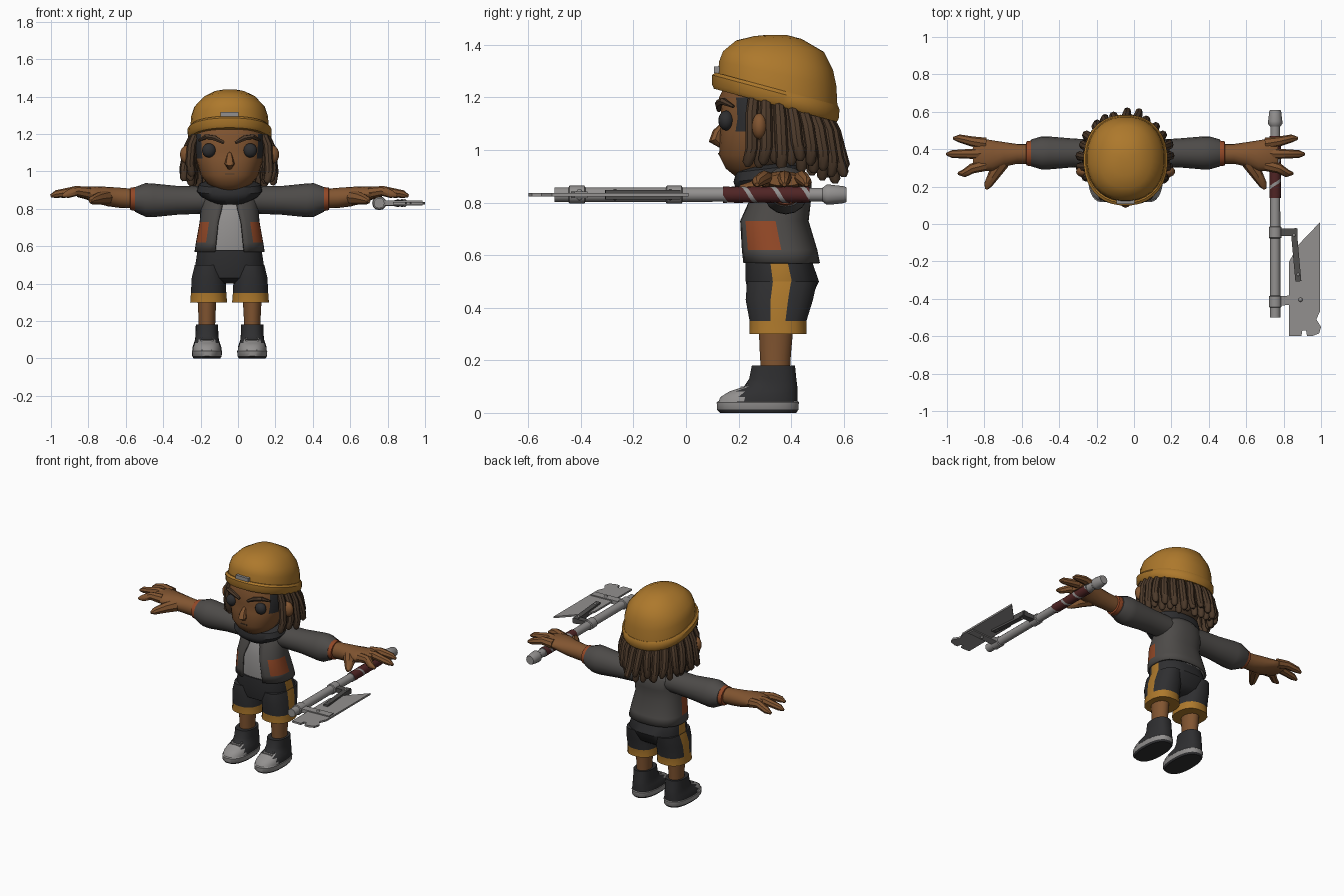
import bpy, bmesh, random
from math import sin, cos, pi, radians, copysign
from mathutils import Vector, Matrix

random.seed(4)
if "Cube" in bpy.data.objects:
    bpy.data.objects.remove(bpy.data.objects["Cube"])

MID = -0.045  # body centre line in x


def material(name, *rgb):
    mat = bpy.data.materials.new(name)
    mat.diffuse_color = (*rgb, 1)
    mat.use_nodes = True
    mat.node_tree.nodes["Principled BSDF"].inputs["Base Color"].default_value = (*rgb, 1)
    return mat


gold = material("mustard_cloth", .42, .19, .025)
skin = material("brown_skin", .22, .09, .03)
hair = material("dark_brown_hair", .075, .043, .024)
jacket = material("grey_jacket", .075, .07, .066)
charcoal = material("charcoal_cloth", .028, .028, .03)
light = material("light_grey", .29, .28, .275)
rust = material("rust_orange", .29, .065, .02)
maroon = material("maroon_wrap", .08, .018, .018)
steel = material("dark_steel", .08, .077, .075)


def finish(name, bm, mats, angle=40):
    bmesh.ops.recalc_face_normals(bm, faces=bm.faces)
    mesh = bpy.data.meshes.new(name)
    bm.to_mesh(mesh)
    bm.free()
    for mat in mats:
        mesh.materials.append(mat)
    mesh.shade_smooth()
    mesh.set_sharp_from_angle(angle=radians(angle))
    obj = bpy.data.objects.new(name, mesh)
    bpy.context.scene.collection.objects.link(obj)
    return obj


def loft(name, rings, *mats, rule=None, open_seam=False, angle=40):
    """Bridge rings of points; rule(centre, column) picks the material slot."""
    bm = bmesh.new()
    rows = [[bm.verts.new(p) for p in ring] for ring in rings]
    count = len(rows[0])
    for low, high in zip(rows, rows[1:]):
        for i in range(count - open_seam):
            j = (i + 1) % count
            face = bm.faces.new((low[i], low[j], high[j], high[i]))
            if rule:
                face.material_index = int(rule(face.calc_center_median(), i))
    if not open_seam:
        for row in (rows[0], rows[-1]):
            face = bm.faces.new(row)
            if rule:
                face.material_index = int(rule(face.calc_center_median(), 0))
    return finish(name, bm, mats, angle)


def oval(z, front, back, half, x=MID, tilt=0, power=2.4, gap=0, n=32):
    """Horizontal rounded ring, optionally tilted or open at the front."""
    ring, mid, depth = [], (front + back) / 2, (back - front) / 2
    for i in range(n):
        t = 2 * pi * (i + .5) / n
        if gap:
            t = -pi / 2 + gap + (2 * pi - 2 * gap) * i / (n - 1)
        c, s = (copysign(abs(v) ** (2 / power), v) for v in (cos(t), sin(t)))
        ring.append(Vector((x + half * c, mid + depth * s, z + tilt * depth * s)))
    return ring


def limb(name, side, sections, mat, n=16):
    """Limb along x; each section is offset, y, z, half depth, half height."""
    rings = [[(MID + side * off, y + a * cos(2 * pi * i / n), z + b * sin(2 * pi * i / n))
              for i in range(n)] for off, y, z, a, b in sections]
    return loft(name, rings, mat)


def tube(name, points, radii, *mats, n=8, twist=0, rule=None):
    points = [Vector(p) for p in points]
    span = (points[-1] - points[0]).normalized()
    ref = Vector((1, 0, 0)) if abs(span.z) > .7 else Vector((0, 0, 1))
    rings = []
    for k, (p, r) in enumerate(zip(points, radii)):
        along = points[min(k + 1, len(points) - 1)] - points[max(k - 1, 0)]
        u = along.cross(ref).normalized()
        v = along.cross(u).normalized()
        turn = [2 * pi * i / n + twist * k for i in range(n)]
        rings.append([p + r * (cos(t) * u + sin(t) * v) for t in turn])
    return loft(name, rings, *mats, rule=rule)


def block(name, centre, size, mat, turn=0):
    bm = bmesh.new()
    place = Matrix.Translation(centre) @ Matrix.Rotation(turn, 4, 'Z') @ Matrix.Diagonal((*size, 1))
    bmesh.ops.create_cube(bm, size=1, matrix=place)
    return finish(name, bm, [mat])


def ball(name, centre, radii, mat):
    bm = bmesh.new()
    place = Matrix.Translation(centre) @ Matrix.Diagonal((*radii, 1))
    bmesh.ops.create_uvsphere(bm, u_segments=16, v_segments=10, radius=1, matrix=place)
    return finish(name, bm, [mat])


# Head: skin face, shaved patch at the temples, hair behind
def head_rule(c, column):
    if c.y > .27 and c.z > .95:
        return 1
    return 2 if c.y > .19 and 1.07 < c.z < 1.21 else 0


loft("head", [oval(*r) for r in (
    (.89, .2, .36, .06), (.93, .15, .42, .115), (.98, .125, .46, .155), (1.07, .13, .5, .18),
    (1.12, .135, .52, .186), (1.2, .125, .54, .19), (1.27, .16, .52, .17))],
    skin, hair, charcoal, rule=head_rule)
tube("nose", [(MID, .145, 1.1), (MID, .12, 1.065), (MID, .112, 1.04), (MID, .135, 1.02)],
     (.01, .02, .027, .014), skin)
block("mouth", (MID, .127, .985), (.05, .009, .006), hair)
for s in (-1, 1):
    ball("eye", (MID + s * .11, .153, 1.112), (.037, .03, .038), charcoal)
    ball("ear", (MID + s * .225, .28, 1.09), (.04, .03, .05), skin)
    tube("eyebrow", [(MID + s * x, y, z) for x, y, z in (
        (.03, .125, 1.152), (.08, .125, 1.178), (.125, .14, 1.186), (.165, .18, 1.165))],
        (.009, .015, .014, .006), hair, n=6)

# Beanie: turned-up band, dome and front tag
loft("hat_band", [oval(z, f, b, h, tilt=-.27, power=2.2) for z, f, b, h in (
    (1.17, .105, .575, .212), (1.185, .098, .582, .224), (1.22, .098, .585, .225),
    (1.232, .112, .578, .214))], gold)
loft("hat_dome", [oval(z, f, b, h, tilt=t, power=2.2) for z, f, b, h, t in (
    (1.225, .12, .577, .211, -.26), (1.29, .125, .573, .206, -.21), (1.34, .14, .56, .19, -.17),
    (1.395, .19, .525, .14, -.13), (1.428, .26, .44, .08, -.06), (1.438, .31, .38, .03, 0))], gold)
block("hat_tag", (MID, .118, 1.305), (.095, .022, .024), light)

# Dreadlocks in an outer and an inner layer
for layer, count, reach, low in ((0, 17, 1, .95), (1, 16, .88, .93)):
    for k in range(count):
        t = radians(-25 + 230 * (k + layer / 2) / 16)
        c, s = cos(t) * reach, sin(t) * reach
        back = max(s, 0)
        drop = low - .04 * back + random.uniform(-.025, .025)
        sway = random.uniform(-.015, .015)
        top = 1.2 - .27 * .2 * s
        tube("dreadlock", [
            (MID + .19 * c, .34 + .19 * s, top),
            (MID + .225 * c, .345 + .222 * s, top - .08),
            (MID + .24 * c + sway / 2, .35 + .235 * s, drop + .07),
            (MID + .236 * c + sway, .35 + .245 * s + sway, drop + .015),
            (MID + .234 * c + sway, .35 + .245 * s + sway, drop)],
            (.02, .024, .024, .02, .009), hair)

# Shirt, open jacket with pockets, scarf
loft("shirt", [oval(*r) for r in (
    (.575, .235, .48, .16), (.73, .225, .445, .135), (.82, .255, .455, .13),
    (.9, .29, .44, .09))], light)
coat = loft("jacket", [oval(z, f, b, h, gap=g) for z, f, b, h, g in (
    (.57, .21, .51, .188, .36), (.62, .205, .5, .18, .35), (.73, .2, .467, .16, .33),
    (.8, .235, .475, .155, .22), (.87, .25, .478, .145, .15), (.925, .29, .44, .09, .1))],
    jacket, rust, open_seam=True,
    rule=lambda c, i: .62 < c.z < .73 and c.y < .35 and abs(c.x - MID) > .11)
coat.modifiers.new("thickness", 'SOLIDIFY').thickness = .012
loft("scarf", [oval(z, f, b, h, tilt=.12) for z, f, b, h in (
    (.835, .225, .43, .09), (.865, .19, .45, .15), (.895, .18, .455, .175),
    (.93, .19, .45, .165), (.945, .22, .43, .13))], charcoal)

# Arms: sleeve, cuff, forearm and palm, three fingers and a thumb
for s in (-1, 1):
    limb("sleeve", s, ((.07, .37, .845, .08, .07), (.16, .375, .847, .076, .074),
                       (.28, .38, .845, .077, .077), (.41, .38, .845, .088, .09),
                       (.45, .38, .847, .088, .09), (.505, .38, .85, .072, .066)), jacket)
    limb("cuff", s, ((.495, .378, .852, .066, .062), (.505, .378, .852, .068, .064),
                     (.53, .377, .853, .065, .06), (.533, .377, .853, .05, .05)), rust)
    limb("forearm", s, ((.52, .375, .855, .053, .052), (.58, .375, .858, .053, .054),
                        (.65, .372, .865, .066, .052), (.71, .365, .875, .082, .045),
                        (.77, .37, .885, .087, .034), (.815, .375, .885, .07, .022)), skin)
    for base, tip, reach in ((.43, .458, .92), (.376, .374, .957), (.315, .27, .895)):
        tube("finger", [(MID + s * .75, base, .885), (MID + s * .82, base * .6 + tip * .4, .895),
                        (MID + s * (reach - .03), tip, .878), (MID + s * reach, tip, .868)],
             (.032, .027, .021, .008), skin)
    tube("thumb", [(MID + s * x, y, z) for x, y, z in (
        (.66, .33, .86), (.7, .27, .855), (.735, .21, .845), (.745, .187, .84))],
        (.04, .033, .022, .008), skin)


# Shorts with side stripes and hems
def shorts_rule(c, column):
    return c.z < .35 or (column in (15, 7) and abs(c.x - MID) > .13 and c.z < .569)


loft("shorts_seat", [oval(z, f, b, h, n=16) for z, f, b, h in (
    (.4, .29, .43, .1), (.43, .24, .475, .17), (.5, .225, .508, .186), (.58, .225, .48, .174))],
    charcoal, gold, rule=shorts_rule)
for s in (-1, 1):
    hip = MID + s * .112
    loft("shorts_leg", [oval(z, f, b, h, x=hip, n=16) for z, f, b, h in (
        (.3, .24, .46, .1), (.35, .24, .46, .096), (.43, .225, .485, .092),
        (.5, .23, .5, .075))], charcoal, gold, rule=shorts_rule)

    # Lower leg and shoe
    foot = MID + s * .121
    loft("lower_leg", [oval(z, f, b, h, x=foot, n=16, power=2) for z, f, b, h in (
        (.14, .285, .395, .044), (.22, .28, .4, .046), (.33, .275, .41, .052))], skin)
    loft("shoe_sole", [oval(z, f, b, h, x=foot) for z, f, b, h in (
        (0, .13, .42, .072), (.012, .118, .428, .079), (.04, .116, .43, .081),
        (.045, .122, .425, .076))], charcoal, light, rule=lambda c, i: c.z > .012)
    loft("shoe_upper", [oval(z, f, b, h, x=foot) for z, f, b, h in (
        (.035, .12, .425, .078), (.06, .13, .425, .077), (.082, .165, .425, .07),
        (.1, .22, .424, .064), (.13, .24, .42, .061), (.18, .25, .415, .06),
        (.178, .27, .4, .045))], charcoal, light,
        rule=lambda c, i: c.y < .21 and c.z < .1)
    for y, z in ((.215, .094), (.24, .105)):
        block("shoe_lace", (foot, y, z), (.07, .016, .014), light)

# Polearm: shaft, pommel, collars and spiral grip
HANDLE, LEVEL = .755, .83


def rod(name, stops, radii, *mats, **options):
    return tube(name, [(HANDLE, y, LEVEL) for y in stops], radii, *mats, n=12, **options)


rod("shaft", (-.5, .56), (.028, .026), light)
rod("pommel", (.52, .535, .55, .6, .61), (.027, .038, .038, .032, .028), light)
for y in (-.045, -.415):
    rod("shaft_collar", (y - .032, y - .028, y + .028, y + .032), (.028, .034, .034, .028), light)
rod("grip_wrap", [.14 + .011 * k for k in range(31)], [.031] * 31, maroon, light,
    twist=.62, rule=lambda c, i: i < 2)

# Blade: chipped plate, brackets, rib and bolts
bm = bmesh.new()
outline = [(.995, .01), (.995, -.465), (.975, -.51), (1, -.55), (.99, -.585), (.95, -.6),
           (.925, -.6), (.92, -.57), (.9, -.57), (.895, -.6), (.83, -.6), (.83, -.2), (.88, -.11)]
plate = bm.faces.new([bm.verts.new((x, y, LEVEL - .006)) for x, y in outline])
sweep = bmesh.ops.extrude_face_region(bm, geom=[plate])
bmesh.ops.translate(bm, vec=(0, 0, .012), verts=[
    v for v in sweep["geom"] if isinstance(v, bmesh.types.BMVert)])
finish("blade", bm, [light])
block("blade_bracket", (.88, -.405, LEVEL), (.21, .05, .026), light, .06)
block("rib_bracket", (.82, -.045, LEVEL), (.11, .04, .03), steel)
block("blade_rib", (.866, -.165, LEVEL), (.032, .285, .036), steel, .09)
for x, y in ((.89, -.405), (.855, -.06), (.877, -.27)):
    ball("bolt", (x, y, LEVEL), (.014, .014, .022), light)
